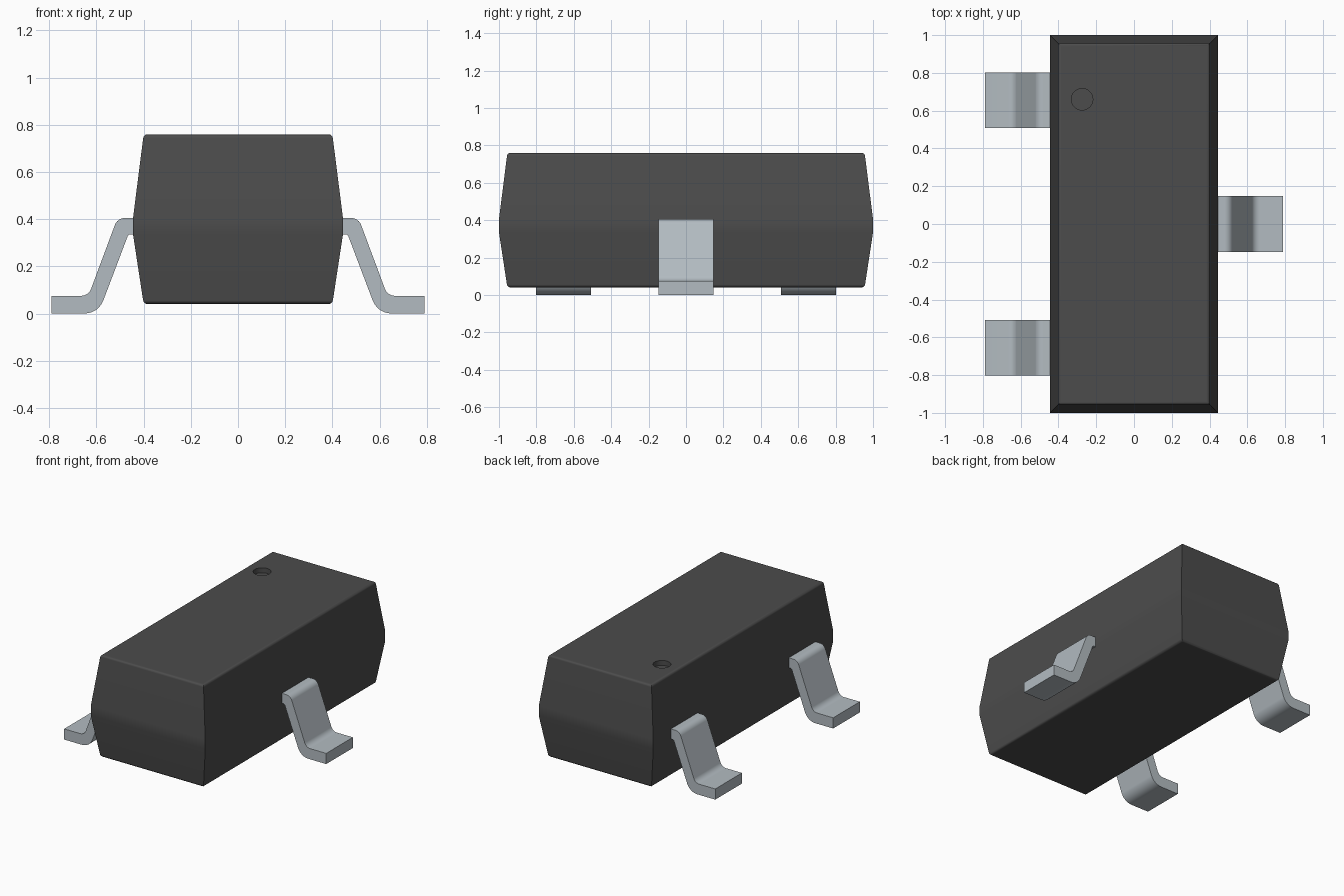
import bpy, bmesh, math
from mathutils import Vector

if "Cube" in bpy.data.objects:
    bpy.data.objects.remove(bpy.data.objects["Cube"])


def material(name, rgb):
    m = bpy.data.materials.new(name)
    m.diffuse_color = (*rgb, 1)
    m.use_nodes = True
    m.node_tree.nodes["Principled BSDF"].inputs["Base Color"].default_value = m.diffuse_color
    return m


BLACK = material("dark_plastic", (0.072, 0.072, 0.072))
METAL = material("tinned_metal", (0.45, 0.50, 0.535))


def add_object(name, bm, mat):
    bmesh.ops.recalc_face_normals(bm, faces=bm.faces[:])
    mesh = bpy.data.meshes.new(name)
    bm.to_mesh(mesh)
    bm.free()
    mesh.materials.append(mat)
    ob = bpy.data.objects.new(name, mesh)
    bpy.context.collection.objects.link(ob)
    return ob


def activate(ob):
    bpy.ops.object.select_all(action='DESELECT')
    ob.select_set(True)
    bpy.context.view_layer.objects.active = ob


def smooth(ob):
    activate(ob)
    bpy.ops.object.shade_smooth_by_angle(angle=math.radians(32))
    wn = ob.modifiers.new("even_shading", 'WEIGHTED_NORMAL')
    wn.keep_sharp = True


# Moulded body: stacked rectangles with drafted walls
bm = bmesh.new()
levels = [(0.40, 0.955, 0.04), (0.445, 1.0, 0.335),
          (0.445, 1.0, 0.405), (0.40, 0.955, 0.76)]
rings = [[bm.verts.new((sx * x, sy * y, z))
          for sx, sy in ((-1, -1), (1, -1), (1, 1), (-1, 1))]
         for x, y, z in levels]
for a, b in zip(rings, rings[1:]):
    for i in range(4):
        j = (i + 1) % 4
        bm.faces.new((a[i], a[j], b[j], b[i]))
caps = [bm.faces.new(rings[0][::-1]), bm.faces.new(rings[-1])]
bmesh.ops.bevel(bm, geom=[e for f in caps for e in f.edges], offset=0.016,
                segments=3, profile=0.5, affect='EDGES')
body = add_object("body", bm, BLACK)

# Round pin-one dimple sunk into the top
bm = bmesh.new()
bmesh.ops.create_cone(bm, cap_ends=True, segments=40, radius1=0.057,
                      radius2=0.057, depth=0.1)
bmesh.ops.translate(bm, verts=bm.verts[:], vec=(-0.275, 0.66, 0.775))
cutter = add_object("dimple_cutter", bm, BLACK)
cutter.hide_render = True
cut = body.modifiers.new("dimple", 'BOOLEAN')
cut.operation = 'DIFFERENCE'
cut.solver = 'EXACT'
cut.object = cutter
activate(body)
bpy.ops.object.modifier_apply(modifier=cut.name)
bpy.data.objects.remove(cutter)
smooth(body)


def rounded(corners, steps=6):
    """Outline from (x, z, fillet radius) corners."""
    out = []
    for i, (x, z, r) in enumerate(corners):
        p = Vector((x, z))
        if r == 0:
            out.append(p)
            continue
        d1 = (Vector(corners[i - 1][:2]) - p).normalized()
        d2 = (Vector(corners[(i + 1) % len(corners)][:2]) - p).normalized()
        half = d1.angle(d2) / 2
        centre = p + (d1 + d2).normalized() * (r / math.sin(half))
        a = p + d1 * (r / math.tan(half)) - centre
        b = p + d2 * (r / math.tan(half)) - centre
        total = a.angle(b)
        for k in range(steps + 1):
            t = k / steps
            out.append(centre + (a * math.sin((1 - t) * total)
                                 + b * math.sin(t * total)) / math.sin(total))
    return out


# Gull-wing leads: bent strip profile extruded along y
PROFILE = rounded([(0.40, 0.405, 0), (0.511, 0.405, 0.045),
                   (0.634, 0.075, 0.045), (0.79, 0.075, 0),
                   (0.79, 0.0, 0), (0.592, 0.0, 0.085),
                   (0.465, 0.335, 0.012), (0.40, 0.335, 0)])


def lead(name, side, yc, half_width=0.148):
    bm = bmesh.new()
    face = bm.faces.new([bm.verts.new((side * p.x, yc - half_width, p.y))
                         for p in PROFILE])
    ext = bmesh.ops.extrude_face_region(bm, geom=[face])
    bmesh.ops.translate(bm, vec=(0, 2 * half_width, 0),
                        verts=[v for v in ext["geom"]
                               if isinstance(v, bmesh.types.BMVert)])
    if len([f for f in bm.faces if len(f.verts) > 4]) < 2:
        bm.faces.new([v for v in bm.verts if v.co.y < yc])
    smooth(add_object(name, bm, METAL))


lead("lead_right", 1, 0)
lead("lead_left_back", -1, 0.655)
lead("lead_left_front", -1, -0.655)
